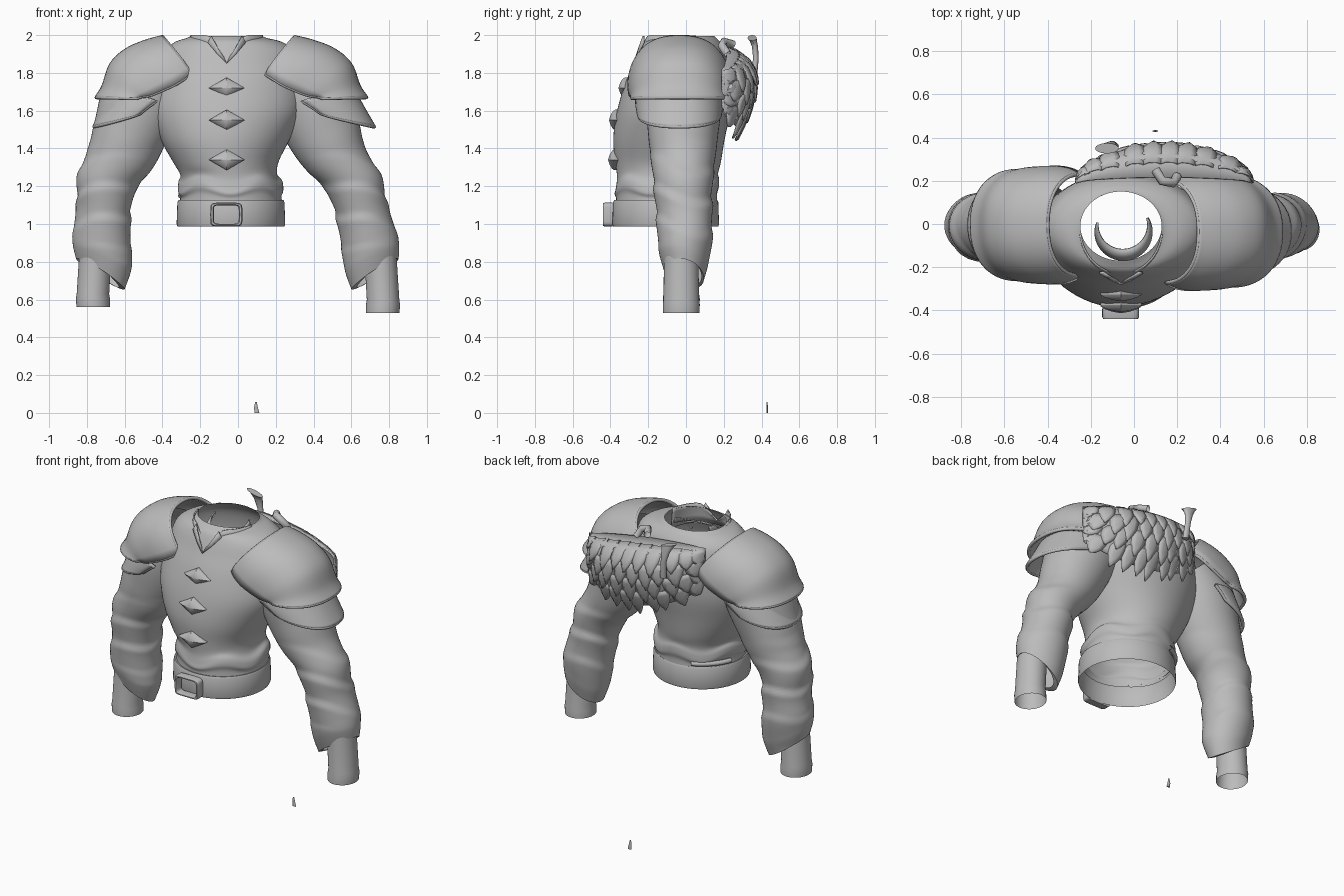
import bpy, bmesh, math, random
from math import sin, cos, pi

random.seed(4)
cube = bpy.data.objects.get("Cube")
if cube:
    bpy.data.objects.remove(cube)

GREY = (0.5, 0.5, 0.5, 1)
mat = bpy.data.materials.new("plain grey")
mat.use_nodes = True
mat.diffuse_color = GREY
mat.node_tree.nodes["Principled BSDF"].inputs["Base Color"].default_value = GREY


def finish(name, bm, thick=0, angle=40):
    bmesh.ops.recalc_face_normals(bm, faces=bm.faces)
    mesh = bpy.data.meshes.new(name)
    bm.to_mesh(mesh)
    bm.free()
    ob = bpy.data.objects.new(name, mesh)
    bpy.context.collection.objects.link(ob)
    mesh.materials.append(mat)
    if thick:
        mod = ob.modifiers.new("thickness", 'SOLIDIFY')
        mod.thickness, mod.offset = thick, 0
    bpy.ops.object.select_all(action='DESELECT')
    ob.select_set(True)
    bpy.context.view_layer.objects.active = ob
    bpy.ops.object.shade_smooth_by_angle(angle=math.radians(angle))


def skin(bm, rings, closed=True, cap=False):
    rows = [[bm.verts.new(p) for p in r] for r in rings]
    n = len(rows[0])
    for a, b in zip(rows, rows[1:]):
        for i in range(n if closed else n - 1):
            j = (i + 1) % n
            bm.faces.new((a[i], a[j], b[j], b[i]))
    if cap:
        bm.faces.new(rows[0])
        bm.faces.new(rows[-1])


def loft(name, rings, closed=True, cap=False, thick=0, angle=40):
    bm = bmesh.new()
    skin(bm, rings, closed, cap)
    finish(name, bm, thick, angle)


def resample(rows, steps):
    """Smooth interpolation through rows of numbers."""
    out = []
    for i in range(len(rows) - 1):
        a, b, c, d = (rows[min(max(i + k, 0), len(rows) - 1)] for k in (-1, 0, 1, 2))
        for s in range(steps):
            t = s / steps
            out.append([q + t * (r - p) / 2 + t * t * (2 * p - 5 * q + 4 * r - w) / 2
                        + t ** 3 * (3 * q - p - 3 * r + w) / 2
                        for p, q, r, w in zip(a, b, c, d)])
    return out + [list(rows[-1])]


def oval(x, y, z, rx, ry, k=0, n=40):
    return [(x + rx * cos(a), y + ry * sin(a), z + k * cos(a))
            for a in (2 * pi * i / n for i in range(n))]


def box_oval(z, x0, x1, y0, y1, grow=0):
    return oval((x0 + x1) / 2, (y0 + y1) / 2, z, (x1 - x0) / 2 + grow, (y1 - y0) / 2 + grow, 0, 64)


def rim(name, pts, r=0.01):
    cu = bpy.data.curves.new(name, 'CURVE')
    cu.dimensions, cu.bevel_depth, cu.bevel_resolution = '3D', r, 2
    sp = cu.splines.new('POLY')
    sp.points.add(len(pts) - 1)
    for p, co in zip(sp.points, pts):
        p.co = (*co, 1)
    cu.materials.append(mat)
    bpy.context.collection.objects.link(bpy.data.objects.new(name, cu))


# Torso: z, x min, x max, y front, y back
torso = [(1.11, -.31, .235, -.37, .165), (1.15, -.305, .23, -.37, .165), (1.18, -.318, .24, -.378, .175),
         (1.22, -.315, .235, -.37, .175), (1.26, -.305, .208, -.365, .17), (1.33, -.345, .215, -.375, .185),
         (1.45, -.41, .275, -.385, .205), (1.6, -.455, .345, -.365, .235), (1.75, -.44, .345, -.32, .24),
         (1.85, -.42, .33, -.275, .23), (1.92, -.39, .3, -.245, .21), (1.965, -.33, .23, -.22, .18),
         (1.985, -.27, .15, -.19, .16), (1.996, -.248, .128, -.17, .15)]
rings = []
for row in resample(torso, 4):
    # the gathered cloth above the belt rises and falls
    fold = .025 * max(0, 1 - abs(row[0] - 1.2) / .1)
    rings.append([(x, y, z + fold * sin(5 * math.atan2(y + .1, x + .04))) for x, y, z in box_oval(*row)])
loft("torso", rings)

# Belt, back loop and buckle frame
belt = (-.315, .24, -.38, .165)
loft("belt", [box_oval(z, *belt, g) for z, g in
              ((.988, .006), (1.0, .01), (1.115, .006), (1.128, 0), (1.125, -.01))])
rim("back_belt_loop", [(-.0375 + .28 * cos(a), -.105 + .275 * sin(a), 1.15)
                       for a in (math.radians(112 + 5 * i) for i in range(11))], .015)


def rounded(cx, cz, y, rx, rz, e, n=32):
    def p(v):
        return math.copysign(abs(v) ** e, v)
    return [(cx + rx * p(cos(a)), y, cz + rz * p(sin(a))) for a in (2 * pi * i / n for i in range(n))]


frame = [(-.39, 1), (-.43, 1), (-.44, .94), (-.44, .84), (-.43, .78), (-.39, .78), (-.39, 1)]
loft("buckle", [rounded(-.062, 1.05, y, .085 * s, .063 * s, .3) for y, s in frame])

# Diamond studs down the chest
for z, y in ((1.72, -.305), (1.55, -.355), (1.34, -.36)):
    loft("chest_stud", [rounded(-.06, z, y - d, .095 * s, .055 * s, 2) for d, s in
                        ((-.03, 1), (.02, 1), (.032, .85), (.045, .45), (.052, .04))], cap=True, angle=30)

# Standing front collar with a notch, lapels, and the crescent inside it
rings = []
for z, rx, ry, low in ((1.87, .2, .225, 0), (1.92, .198, .22, .02), (1.97, .193, .215, .07), (2, .19, .21, .1)):
    rings.append([(x, y, h - low * max(0, 1 - abs(x + .06) / .1))
                  for x, y, h in oval(-.06, -.02, z, rx, ry, 0, 48)[25:]])
loft("collar", rings, closed=False, thick=.008)
arc = []
for i in range(25):
    t = i / 24
    a = pi * (.93 + 1.2 * t)
    w = .024 * sin(pi * t) + .002
    arc.append([(-.05 + r * cos(a), -.02 + r * sin(a), 1.985 - .06 * sin(pi * t) - d)
                for r, d in ((.122 - w, 0), (.122, .008), (.122 + w, .03))])
loft("inner_collar", arc, closed=False, thick=.008)
for s in (-1, 1):
    loft("lapel", [[(-.06, -.275, 1.85), (-.06 + s * .015, -.262, 1.885)],
                   [(-.06 + s * .05, -.255, 1.9), (-.06 + s * .045, -.248, 1.93)],
                   [(-.06 + s * .1, -.225, 1.96), (-.06 + s * .08, -.225, 1.995)]], closed=False, thick=.01)

# Arms: centre x, y, z, half widths, outward rise
sleeve = [(.27, 0, 1.8, .11, .18, .1), (.39, -.01, 1.65, .18, .2, .12), (.46, -.015, 1.47, .178, .185, .08),
          (.52, -.015, 1.34, .155, .17, .06), (.615, -.015, 1.21, .145, .156, .04),
          (.66, -.01, 1.05, .135, .148, .04), (.692, -.005, .92, .145, .145, .05),
          (.71, -.01, .82, .143, .13, .07), (.725, -.01, .735, .125, .105, .08)]
cuff = [(.75, -.025, .9, .085, .09, 0), (.768, -.025, .6, .086, .094, 0),
        (.768, -.025, .575, .09, .098, 0), (.766, -.025, .53, .089, .097, 0)]


def side_x(x, z, side):
    if side > 0:
        return x
    return -x - .12 * min(1, max(0, (z - .78) / .62))


for side, label in ((1, "left"), (-1, "right")):
    rings = []
    for x, y, z, rx, ry, k in resample(sleeve, 10):
        depth = .06 * max(0, 1 - abs(z - 1.12) / .3)
        back_drop = k * .3 * min(1, max(0, (.95 - z) / .15))
        ring = []
        for px, py, pz in oval(x, y, z, rx, ry, k, 48):
            a = math.atan2(py - y, px - x)
            # slanted sharp creases around the elbow and forearm
            saw = (pz * 6 + .159155 * a + .14 * sin(2 * a + 1)) % 1
            w = 1 + depth * 1.8 * (min(saw / .75, (1 - saw) / .25) - .5)
            qx, qy = x + (px - x) * w, y + (py - y) * w
            ring.append((side_x(qx, pz, side), qy, pz - back_drop * sin(a)))
        rings.append(ring)
    cx, cy = side_x(.74, .74, side), -.015
    rings.append([(cx + (p[0] - cx) * .78, cy + (p[1] - cy) * .88, p[2] + .012) for p in rings[-1]])
    loft(label + "_sleeve", rings)
    up = 0 if side > 0 else .03
    loft(label + "_cuff", [[(side * p[0], p[1], p[2] + up) for p in oval(*c)] for c in cuff])


# Shoulder plates: edge x, edge z, crown x, crown z, half depth
upper_plate = [(.15, 1.79, .3, 1.99, .235), (.19, 1.765, .4, 1.965, .255), (.25, 1.73, .51, 1.92, .265),
               (.36, 1.685, .595, 1.845, .26), (.42, 1.675, .64, 1.73, .25), (.45, 1.665, .68, 1.67, .25)]
lower_plate = [(.34, 1.65, .62, 1.69, .225), (.39, 1.62, .67, 1.6, .222), (.44, 1.585, .72, 1.515, .215)]


def shoulder_plate(name, rows, side, tuck):
    yc = -.035 if side > 0 else -.005
    grid = []
    for xe, ze, xc, zc, ry in resample(rows, 5):
        line = []
        for i in range(29):
            a = pi * i / 28
            x = xe + (xc - xe) * sin(a) ** .92
            y = yc - ry * math.copysign(abs(cos(a)) ** .88, cos(a))
            shift = .1 - tuck * max(0, x - .3)
            line.append((x if side > 0 else -x - shift, y, ze + (zc - ze) * sin(a) ** .8))
        grid.append(line)
    loft(name, grid, closed=False, thick=.02)
    border = grid[0][::-1] + [g[0] for g in grid] + grid[-1] + [g[-1] for g in grid[::-1]]
    rim(name + "_rim", border)


for side, label in ((1, "left"), (-1, "right")):
    shoulder_plate(label + "_shoulder_plate", upper_plate, side, .08)
    shoulder_plate(label + "_lower_shoulder_plate", lower_plate, side, .14)


# Fur mantle over the back of the left shoulder
def mantle(u, v, lift=0):
    x = -.27 + .82 * u
    swell = max(0, sin(pi * u)) ** .5
    top, bottom = 1.94 - .12 * u * u, 1.74 - .12 * u - .17 * swell
    y = .19 + .175 * swell * max(0, sin(pi * (.02 + .83 * v ** .6))) ** .7
    return x, y + lift, top + (bottom - top) * v


loft("fur_base", [[mantle(i / 24, j / 12) for i in range(25)] for j in range(13)], closed=False, thick=.01)
bm = bmesh.new()
for r in range(4):
    for c in range(10):
        u = min(.97, max(.03, (c + .5 * (r % 2) + random.uniform(-.2, .2)) / 9.5))
        start, length = .03 + r * .24, random.uniform(.36, .46)
        blade = []
        for t, w in ((0, .05), (.25, .06), (.55, .052), (.8, .028), (1, .002)):
            v, lean = start + length * t, (u - .35) * .1 * t
            blade.append([mantle(min(1, max(0, u + lean + w * s)), v, lift + .012 * t)
                          for s, lift in ((-1, 0), (-.4, .008), (.4, .008), (1, 0))])
        skin(bm, blade, closed=False)
finish("fur_tufts", bm, thick=.005, angle=50)

# Mantle horn, clasp and the loose shard below
loft("mantle_horn", [oval(*s, n=16) for s in
                     ((-.09, .36, 1.77, .02, .016), (-.1, .37, 1.88, .018, .015), (-.11, .365, 1.94, .028, .016),
                      (-.12, .355, 1.975, .045, .02, -.01), (-.125, .35, 1.985, .055, .024, -.015))], cap=True)
rim("mantle_clasp", [(.1, .25, 1.95), (.13, .2, 1.965), (.18, .19, 1.945), (.2, .22, 1.9)], .022)
loft("loose_shard", [oval(.1, .43, 0, .013, .004, n=8), oval(.095, .43, .03, .01, .004, n=8),
                     oval(.095, .428, .058, .004, .003, n=8)], cap=True)
